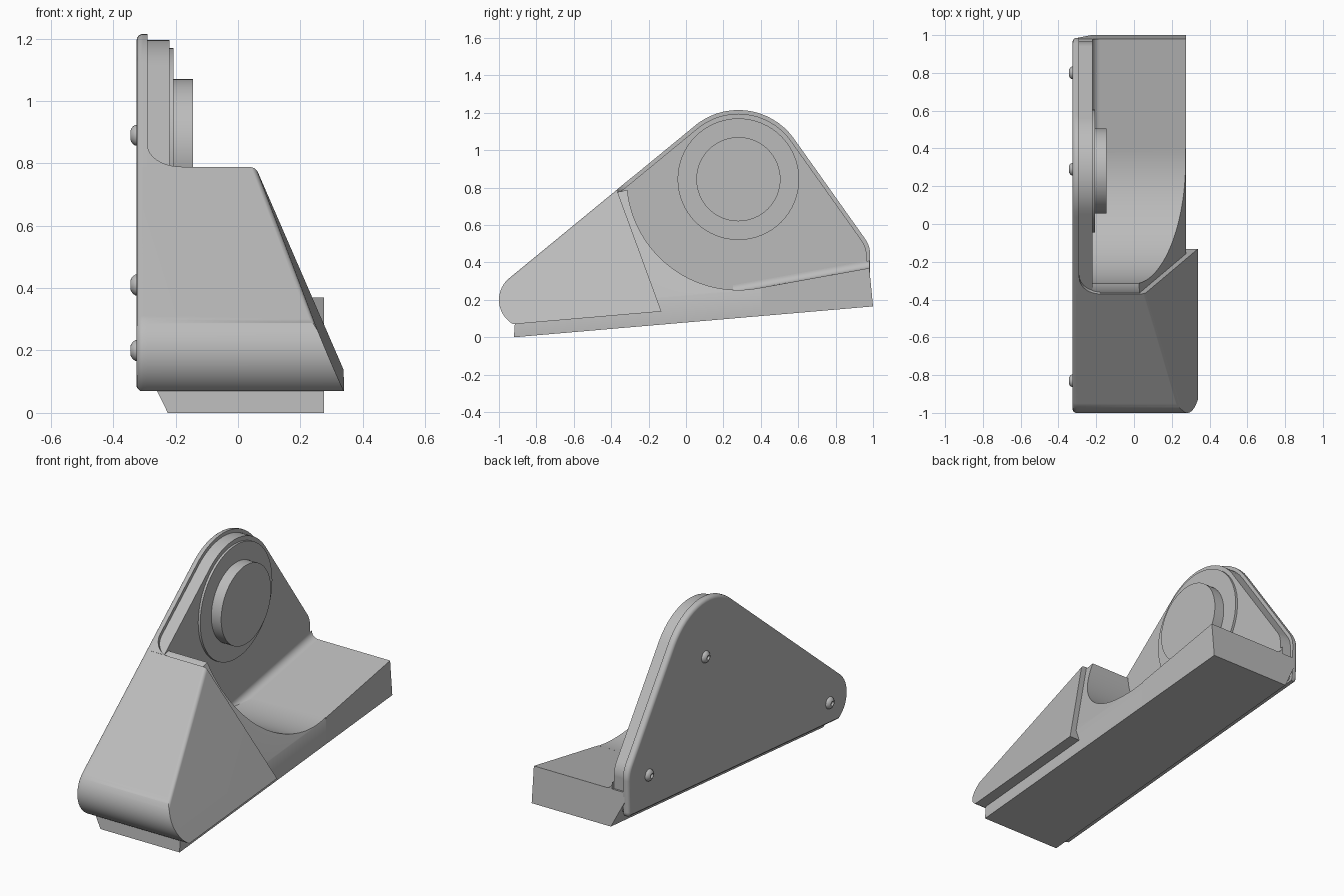
import bpy, bmesh, math
from mathutils import Vector, geometry

cube = bpy.data.objects.get("Cube")
if cube:
    bpy.data.objects.remove(cube, do_unlink=True)

grey = bpy.data.materials.new("plain grey")
grey.use_nodes = True
colour = (0.5, 0.5, 0.5, 1)
grey.diffuse_color = colour
grey.node_tree.nodes["Principled BSDF"].inputs["Base Color"].default_value = colour


def extrude(bm, points, path):
    """Sweep a closed flat polygon along a vector."""
    ends = [[bm.verts.new(Vector(p) + step) for p in points]
            for step in (Vector(), Vector(path))]
    n = len(points)
    bm.faces.new(ends[0])
    bm.faces.new(ends[1])
    for i in range(n):
        j = (i + 1) % n
        bm.faces.new((ends[0][i], ends[0][j], ends[1][j], ends[1][i]))
    bmesh.ops.recalc_face_normals(bm, faces=bm.faces)


def prism(bm, profile, x0, x1):
    """Extrude a closed (y, z) profile along x."""
    extrude(bm, [(x0, y, z) for y, z in profile], (x1 - x0, 0, 0))


def slice_off(bm, point, normal):
    """Remove everything on the normal side of a plane and cap the cut."""
    geom = bm.verts[:] + bm.edges[:] + bm.faces[:]
    bmesh.ops.bisect_plane(bm, geom=geom, plane_co=point, plane_no=normal,
                           clear_outer=True, dist=1e-5)
    bmesh.ops.holes_fill(bm, edges=bm.edges[:], sides=0)
    bmesh.ops.recalc_face_normals(bm, faces=bm.faces)


def finish(bm, name):
    mesh = bpy.data.meshes.new(name)
    bm.to_mesh(mesh)
    bm.free()
    mesh.materials.append(grey)
    ob = bpy.data.objects.new(name, mesh)
    bpy.context.collection.objects.link(ob)
    bpy.ops.object.select_all(action="DESELECT")
    ob.select_set(True)
    bpy.context.view_layer.objects.active = ob
    bpy.ops.object.shade_smooth_by_angle(angle=math.radians(30))
    ob.modifiers.new("flat shading", "WEIGHTED_NORMAL").keep_sharp = True


def arc(cy, cz, r, a0, a1, n):
    angles = [math.radians(a0 + (a1 - a0) * i / n) for i in range(n + 1)]
    return [(cy + r * math.cos(a), cz + r * math.sin(a)) for a in angles]


def outline(inset=0.0):
    """Rounded triangle wrapped round its corner circles."""
    corners = [(-0.85, 0.2, 0.15), (0.28, 0.85, 0.365),
               (0.835, 0.44, 0.15), (0.94, 0.26, 0.04)]
    pts = []
    for cy, cz, r in corners:
        pts += arc(cy, cz, r - inset, 0, 354, 59)
    return [pts[i] for i in geometry.convex_hull_2d(pts)]


BOTTOM = (Vector((0, -0.92, 0.07)), Vector((0, 0.086, -1)))
BOTTOM_LEFT = (Vector((-0.313, -0.92, 0.07)), Vector((-1, 0.086, -1)))
SLANT_POINT = Vector((0.34, -0.13, 0.135))
SLANT = Vector((0.665, -0.0235, 0.28)).normalized()
TOP_POINT = Vector((0.056, -0.37, 0.789))
UPHILL = Vector((0, 0.773, 0.635))
TOP = Vector((0, -0.635, 0.773))


def rounded_shell(x1):
    """Solid of the outline with a rounded left rim, up to x1."""
    bm = bmesh.new()
    rings = [(-0.325, 0.02), (-0.3235, 0.0124), (-0.319, 0.006),
             (-0.3126, 0.0015), (-0.305, 0), (x1, 0)]
    for x, inset in rings:
        for y, z in outline(inset):
            bm.verts.new((x, y, z))
    bmesh.ops.convex_hull(bm, input=bm.verts[:])
    loose = [v for v in bm.verts if not v.link_faces]
    bmesh.ops.delete(bm, geom=loose, context="VERTS")
    bmesh.ops.dissolve_limit(bm, angle_limit=0.002, verts=bm.verts[:],
                             edges=bm.edges[:])
    slice_off(bm, *BOTTOM)
    slice_off(bm, *BOTTOM_LEFT)
    return bm


# Side plate with its rim
finish(rounded_shell(-0.29), "side_plate")

# Front hood: slanted right side, softened top edge, open back
bm = rounded_shell(0.6)
slice_off(bm, SLANT_POINT, SLANT)
for blend in (1 / 3, 2 / 3):
    normal = SLANT.lerp(TOP, blend).normalized()
    slice_off(bm, TOP_POINT - normal * 0.006, normal)
slice_off(bm, TOP_POINT, Vector((0, 0.655, 0.24)))
finish(bm, "front_hood")

# Inner plate, set in from the rim
bm = bmesh.new()
prism(bm, outline(0.02), -0.3, -0.22)
slice_off(bm, *BOTTOM)
finish(bm, "inner_plate")

# Base: concave cradle with a slanted side, and a ramp behind it
cradle = [(-0.92, 0), (0.4, 0.1134)] + arc(0.28, 0.85, 0.597, 281.6, 186, 40)
cradle += [(-0.37, 0.775), (-0.9, 0.3)]
ramp = [(0.4, 0.1134), (1, 0.165), (0.98, 0.37), (0.4, 0.265)]
for name, profile in (("base_cradle", cradle), ("base_ramp", ramp)):
    bm = bmesh.new()
    prism(bm, profile, -0.3, 0.275)
    if profile is cradle:
        slice_off(bm, SLANT_POINT - SLANT * 0.03, SLANT)
    slice_off(bm, Vector((-0.225, -0.92, 0)), Vector((-0.07, 0.003, -0.035)))
    finish(bm, name)


def cove(name, corner, u, v, r, path):
    """Concave fillet filling the corner between directions u and v."""
    corner, u, v = Vector(corner), Vector(u), Vector(v)
    curve = [corner + u * a + v * b for a, b in arc(r, r, r, 180, 270, 12)]
    bm = bmesh.new()
    extrude(bm, [corner] + curve, path)
    finish(bm, name)


# Fillets: hood lip into the rim, and ramp floor into the plate
cove("hood_lip", (-0.29, TOP_POINT.y, TOP_POINT.z), UPHILL, (1, 0, 0), 0.11,
     TOP * -0.04)
cove("floor_fillet", (-0.22, 0.25, 0.238), (1, 0, 0), (0, 0, 1), 0.04,
     (0, 0.73, 0.132))

# Stepped round boss
for name, r, x0, x1 in (("large_disc", 0.325, -0.3, -0.207),
                        ("small_disc", 0.225, -0.23, -0.145)):
    bm = bmesh.new()
    prism(bm, arc(0.28, 0.845, r, 0, 354.375, 63), x0, x1)
    finish(bm, name)

# Domed socket screws on the outer side
dome = [(0.034, 0.002), (0.033, -0.005), (0.028, -0.012), (0.02, -0.018),
        (0.013, -0.02), (0.011, -0.008), (0, -0.008)]
for name, y, z in (("front", -0.83, 0.2), ("top", 0.29, 0.89), ("back", 0.8, 0.41)):
    bm = bmesh.new()
    verts = [bm.verts.new((-0.325 + x, y + r, z)) for r, x in dome]
    edges = [bm.edges.new(pair) for pair in zip(verts, verts[1:])]
    bmesh.ops.spin(bm, geom=verts + edges, cent=(0, y, z), axis=(1, 0, 0),
                   angle=math.tau, steps=24)
    bmesh.ops.remove_doubles(bm, verts=bm.verts, dist=1e-4)
    bmesh.ops.recalc_face_normals(bm, faces=bm.faces)
    if sum(f.normal.x * f.calc_area() for f in bm.faces) > 0:
        bmesh.ops.reverse_faces(bm, faces=bm.faces)
    finish(bm, name + "_screw")
